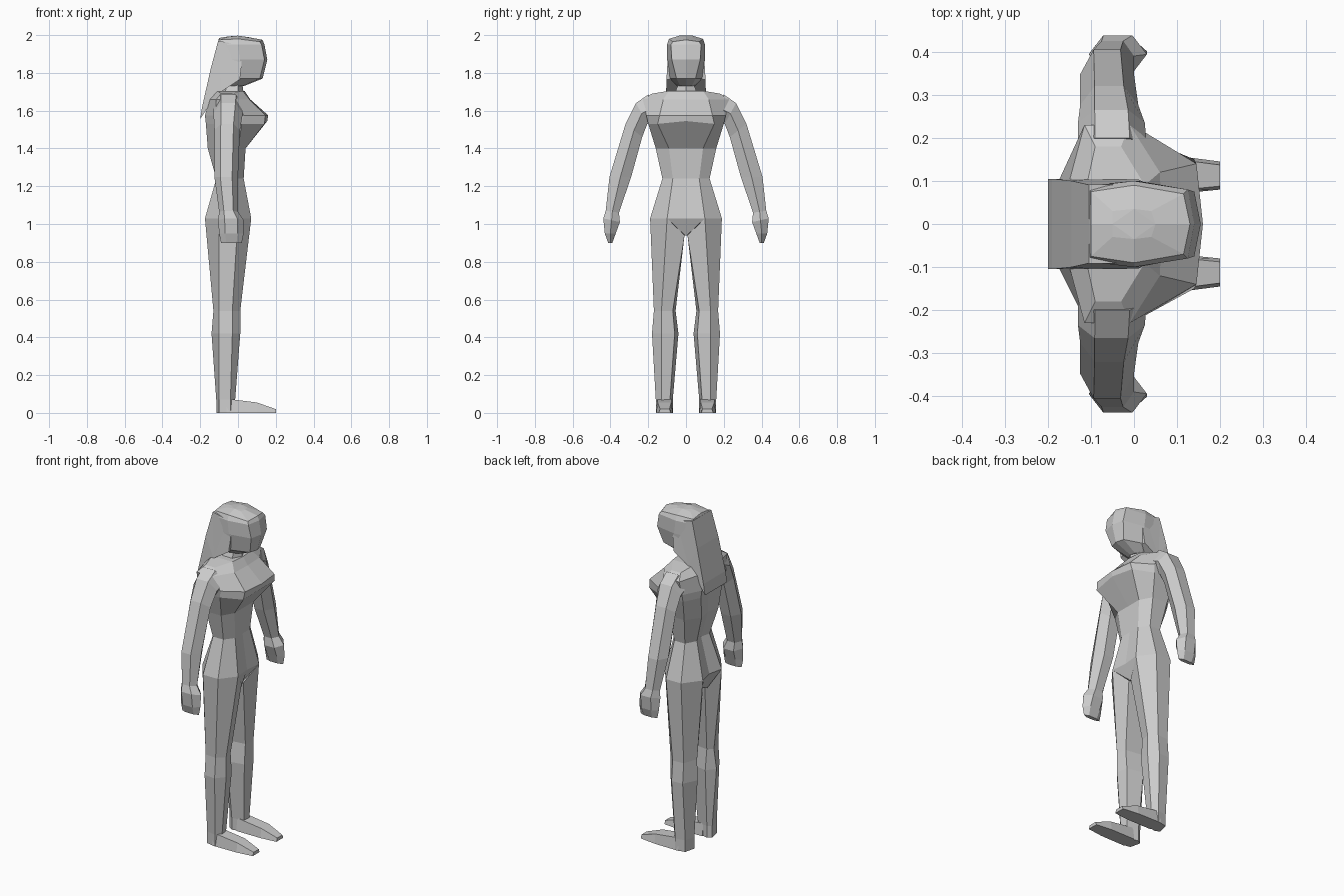
import bpy, bmesh

grey = bpy.data.materials.new("plain_grey")
grey.diffuse_color = (0.6, 0.6, 0.6, 1)


def loft(name, rings, mirror=False):
    """Skin a list of closed rings, cap the ends, optionally mirror across y."""
    bm = bmesh.new()
    for s in ((1, -1) if mirror else (1,)):
        vs = [[bm.verts.new((x, y * s, z)) for x, y, z in r] for r in rings]
        n = len(rings[0])
        for a, b in zip(vs, vs[1:]):
            for i in range(n):
                j = (i + 1) % n
                bm.faces.new((a[i], a[j], b[j], b[i]))
        bm.faces.new(vs[0])
        bm.faces.new(vs[-1])
    bmesh.ops.triangulate(bm, faces=[f for f in bm.faces if len(f.verts) > 4])
    bmesh.ops.recalc_face_normals(bm, faces=bm.faces)
    me = bpy.data.meshes.new(name)
    bm.to_mesh(me)
    bm.free()
    me.materials.append(grey)
    ob = bpy.data.objects.new(name, me)
    bpy.context.collection.objects.link(ob)
    return ob


def full(z, *half):
    """Half ring (back centre to front centre) completed by reflection in y."""
    h = [(p[0], p[1], p[2] if len(p) > 2 else z) for p in half]
    return h + [(x, -y, zz) for x, y, zz in h[-2:0:-1]]


def flat(z, *pts):
    return [(p[0], p[1], p[2] if len(p) > 2 else z) for p in pts]


# torso from crotch to neck base
loft("torso", [
    full(.94, (-.14, 0), (-.1, .005), (-.06, .006), (-.02, .006), (.02, .005), (.03, 0)),
    full(1.03, (-.155, 0), (-.175, .09), (-.1, .19), (0, .19), (.07, .1), (.06, 0)),
    full(1.24, (-.1, 0), (-.115, .06), (-.08, .125), (-.01, .125), (.03, .07), (.03, 0)),
    full(1.4, (-.145, 0), (-.16, .08), (-.1, .16), (0, .16), (.04, .09), (.04, 0)),
    full(1.53, (-.15, 0), (-.17, .1), (-.12, .2), (.02, .2), (.14, .15), (.155, 0, 1.545)),
    full(1.575, (-.155, 0), (-.175, .1), (-.12, .21), (.03, .21), (.145, .14), (.16, 0)),
    full(1.66, (-.14, 0), (-.15, .1), (-.115, .23), (-.01, .23), (.06, .12), (.065, 0)),
    full(1.705, (-.11, 0), (-.11, .09), (-.09, .18, 1.69), (-.03, .18, 1.69),
         (.025, .09), (.035, 0)),
])

# neck
loft("neck", [
    full(1.69, (-.09, 0), (-.07, .06), (0, .06), (.03, 0)),
    full(1.73, (-.08, 0), (-.06, .045), (0, .045), (.025, 0)),
    full(1.8, (-.08, 0), (-.06, .045), (0, .045), (.03, 0)),
])

# head, from underside of the jaw to crown
loft("head", [
    full(1.73, (-.06, 0), (-.06, .04), (-.02, .045), (.02, .03), (.03, 0)),
    full(1.77, (-.13, 0), (-.13, .09), (.01, .085), (.115, .05), (.13, 0)),
    full(1.87, (-.125, 0), (-.125, .088), (.01, .1), (.14, .075), (.155, 0)),
    full(1.95, (-.11, 0), (-.11, .087), (0, .1), (.125, .08), (.14, 0)),
    full(1.975, (-.1, 0, 1.985), (-.1, .075), (0, .09, 1.98), (.115, .07, 1.965),
         (.13, 0)),
    full(2, (-.05, 0, 1.993), (-.05, .03, 1.99), (0, .035, 1.997), (.04, .03, 1.99),
         (.05, 0, 1.99)),
])

# long hair falling behind the shoulders
hair = [(-.105, 1.97), (.0, 1.95), (.02, 1.85), (.01, 1.765), (-.09, 1.7),
        (-.165, 1.61), (-.2, 1.555), (-.19, 1.62), (-.145, 1.82)]
loft("hair", [[(x, s * (.105 - .06 * max(0, z - 1.74)), z) for x, z in hair]
              for s in (-1, 1)])

# legs
shin = [(-.115, .085), (-.1, .15), (-.04, .16), (-.015, .13), (-.02, .085), (-.09, .07)]
loft("legs", [
    flat(1.03, (-.175, .09), (-.1, .19), (0, .19), (.07, .1), (.03, .008, .94),
         (-.12, .008, .94)),
    flat(.54, (-.13, .08), (-.1, .165), (-.03, .17), (.012, .13), (0, .07), (-.1, .055)),
    flat(.42, (-.14, .09), (-.1, .175), (-.03, .18), (.012, .13), (0, .06), (-.1, .04)),
    flat(.07, *shin),
    flat(0, *shin),
], True)

# feet pointing forward
loft("feet", [[(x, a, 0), (x, b, 0), (x, b - .008, z), (x, a + .008, z)]
              for x, a, b, z in ((-.06, .07, .16, .075), (.1, .07, .158, .055),
                                 (.2, .08, .145, .02))], True)


def arm_ring(oy, oz, iy, iz, x0, x1):
    """Six-sided ring between an outer and an inner point, from x0 to x1."""
    cx, rx = (x0 + x1) / 2, (x1 - x0) / 2
    return [(cx + u * rx, iy + (oy - iy) * t, iz + (oz - iz) * t)
            for t, u in ((1, .5), (1, -.5), (.5, -1), (0, -.5), (0, .5), (.5, 1))]


# arms with closed hands
loft("arms", [arm_ring(*r) for r in (
    (.2, 1.685, .16, 1.54, -.13, .03),
    (.265, 1.64, .205, 1.53, -.13, .025),
    (.32, 1.53, .232, 1.46, -.125, .01),
    (.405, 1.25, .29, 1.25, -.125, 0),
    (.425, 1.07, .355, 1.06, -.1, 0),
    (.438, 1.03, .35, 1.01, -.105, .03),
    (.43, .95, .372, .95, -.1, .03),
    (.412, .9, .39, .9, -.09, .02))], True)
